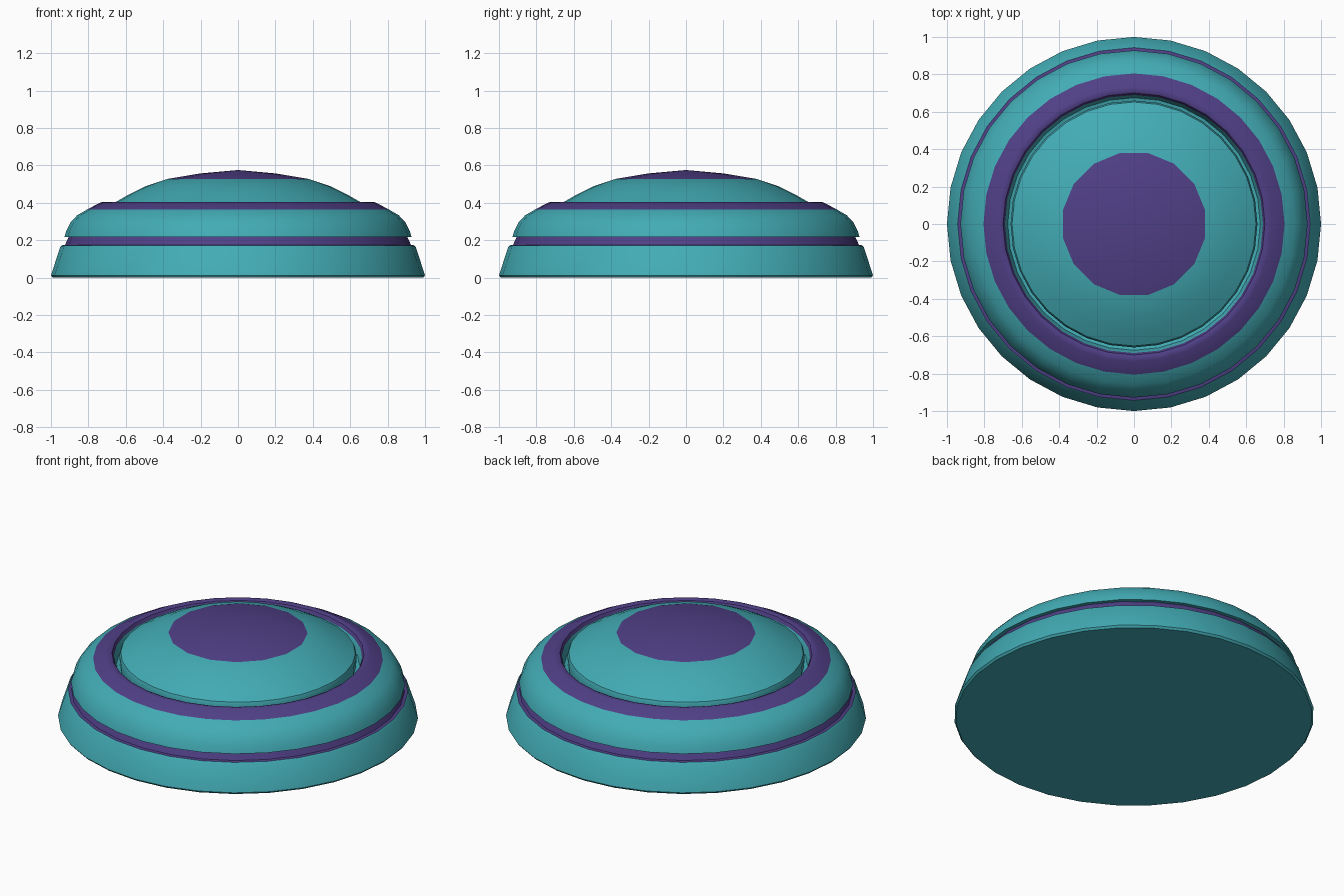
import bpy, math

if "Cube" in bpy.data.objects:
    bpy.data.objects.remove(bpy.data.objects["Cube"])

SIDES = 32

def material(name, color):
    m = bpy.data.materials.new(name)
    m.diffuse_color = color
    m.use_nodes = True
    m.node_tree.nodes["Principled BSDF"].inputs["Base Color"].default_value = m.diffuse_color
    return m

TEAL = material("teal", (0.055, 0.41, 0.46, 1))
PURPLE = material("purple", (0.08, 0.05, 0.24, 1))

def lathe(name, profile, purple=(), flat_sided=()):
    """Spin (radius, z) points, listed from outer bottom to inner top.
    purple: indices of purple bands; flat_sided: rows reduced to 16 sides."""
    verts, rows, faces, mats = [], [], [], []
    for i, (r, z) in enumerate(profile):
        if r == 0:
            rows.append([len(verts)] * SIDES)
            verts.append((0, 0, z))
            continue
        start = len(verts)
        for j in range(SIDES):
            a = 2 * math.pi * j / SIDES
            rr = r * math.cos(2 * math.pi / SIDES) if i in flat_sided and j % 2 == 0 else r
            verts.append((rr * math.cos(a), rr * math.sin(a), z))
        rows.append(list(range(start, start + SIDES)))
    for i in range(len(rows) - 1):
        for j in range(SIDES):
            k = (j + 1) % SIDES
            quad = [rows[i][j], rows[i][k], rows[i + 1][k], rows[i + 1][j]]
            faces.append(list(dict.fromkeys(quad)))
            mats.append(1 if i in purple else 0)
    mesh = bpy.data.meshes.new(name)
    mesh.from_pydata(verts, [], faces)
    mesh.materials.append(TEAL)
    mesh.materials.append(PURPLE)
    mesh.polygons.foreach_set("material_index", mats)
    mesh.update()
    obj = bpy.data.objects.new(name, mesh)
    bpy.context.collection.objects.link(obj)
    bpy.ops.object.select_all(action='DESELECT')
    obj.select_set(True)
    bpy.context.view_layer.objects.active = obj
    bpy.ops.object.shade_smooth_by_angle(angle=math.radians(35))
    return obj

# sloped foot with a closed flat underside
lathe("base", [(0, 0), (0.99, 0), (1.0, 0.012), (0.95, 0.165), (0.943, 0.172)])

# recessed purple band between foot and upper shell
lathe("groove_band", [(0.943, 0.172), (0.925, 0.175), (0.905, 0.217)], purple=(0, 1))

# rounded shell with purple lip and inner groove wall
lathe("upper_shell", [
    (0.905, 0.217), (0.928, 0.217), (0.918, 0.25), (0.895, 0.295), (0.86, 0.333),
    (0.805, 0.365), (0.735, 0.402), (0.715, 0.405), (0.70, 0.399), (0.69, 0.38),
    (0.675, 0.33), (0.655, 0.325)], purple=(5, 6, 7, 8))

# central dome with a 16-sided purple cap
lathe("dome", [
    (0.655, 0.325), (0.66, 0.385), (0.652, 0.405), (0.58, 0.446), (0.49, 0.49),
    (0.387, 0.527), (0.20, 0.557), (0, 0.575)], purple=(5, 6), flat_sided=(5,))
